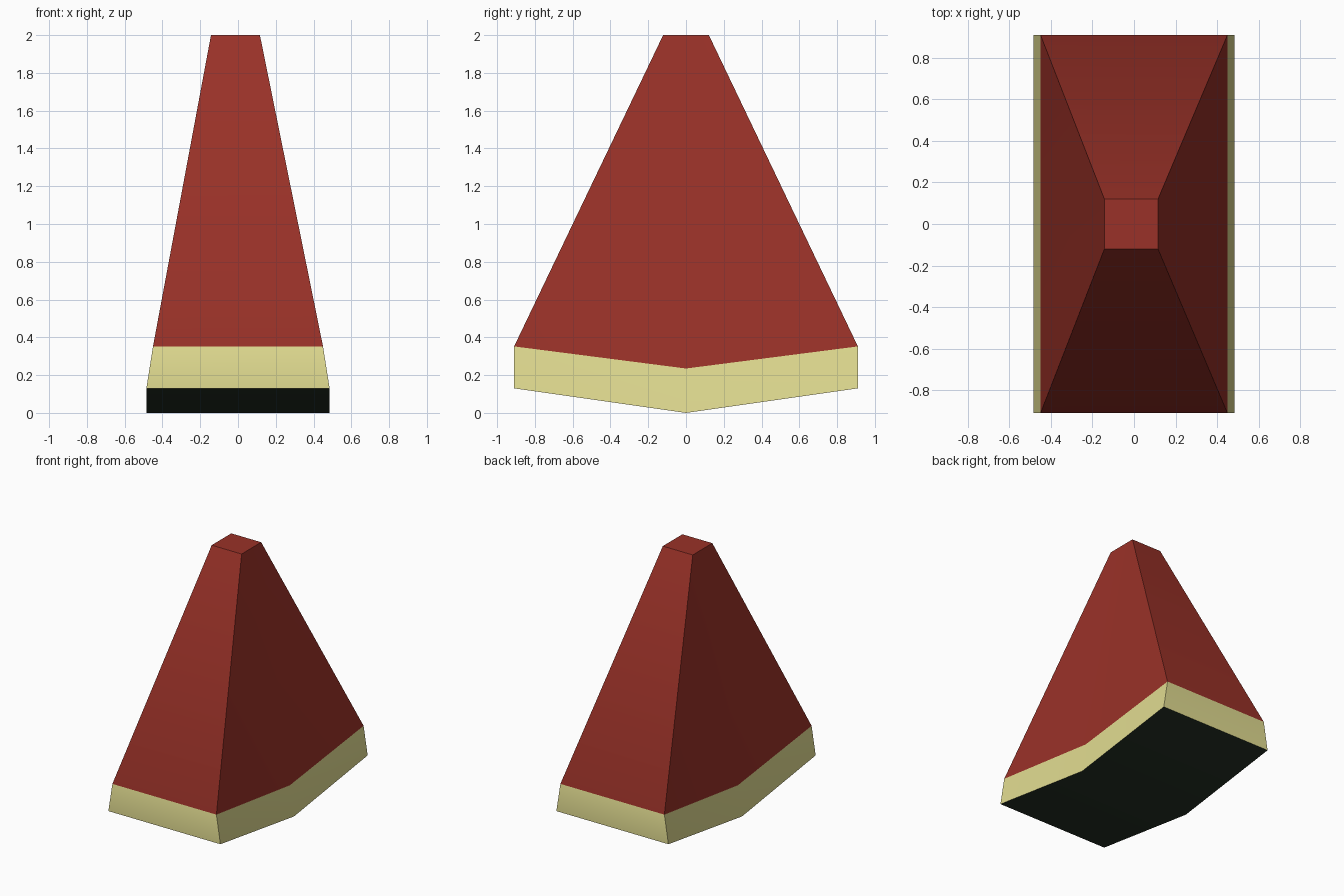
import bpy, bmesh, math

if "Cube" in bpy.data.objects:
    bpy.data.objects.remove(bpy.data.objects["Cube"])


def material(name, rgb):
    m = bpy.data.materials.new(name)
    m.diffuse_color = (*rgb, 1.0)
    m.use_nodes = True
    m.node_tree.nodes["Principled BSDF"].inputs["Base Color"].default_value = m.diffuse_color
    return m


mats = [material("red flesh", (0.32, 0.031, 0.021)),
        material("pale rind", (0.75, 0.71, 0.28)),
        material("dark green skin", (0.0185, 0.030, 0.0185))]
FLESH, RIND, SKIN = range(3)

bm = bmesh.new()


def ring(half_x, half_y, z_end, z_mid):
    """Six-point loop whose middle pair dips below its ends."""
    pts = [(-half_x, -half_y, z_end), (half_x, -half_y, z_end), (half_x, 0, z_mid),
           (half_x, half_y, z_end), (-half_x, half_y, z_end), (-half_x, 0, z_mid)]
    return [bm.verts.new(p) for p in pts]


def face(verts, mat):
    bm.faces.new(verts).material_index = mat


outer = ring(0.485, 0.91, 0.13, 0.0)
inner = ring(0.45, 0.91, 0.352, 0.235)
tip = [bm.verts.new(p) for p in [(-0.143, -0.121, 2), (0.116, -0.121, 2),
                                 (0.116, 0.121, 2), (-0.143, 0.121, 2)]]

# Rind band between the two loops
for i in range(6):
    j = (i + 1) % 6
    face([outer[i], outer[j], inner[j], inner[i]], RIND)

# Skin: two shallow sloping halves underneath
face([outer[0], outer[5], outer[2], outer[1]], SKIN)
face([outer[5], outer[4], outer[3], outer[2]], SKIN)

# Flesh: front, back, flat tip, then the two cut sides
face([inner[0], inner[1], tip[1], tip[0]], FLESH)
face([inner[3], inner[4], tip[3], tip[2]], FLESH)
face(tip, FLESH)
for a, b, c, t, u in ((1, 2, 3, 1, 2), (4, 5, 0, 3, 0)):
    face([inner[a], inner[b], tip[t]], FLESH)
    face([inner[b], tip[u], tip[t]], FLESH)
    face([inner[b], inner[c], tip[u]], FLESH)

bmesh.ops.recalc_face_normals(bm, faces=bm.faces)
mesh = bpy.data.meshes.new("melon_slice")
bm.to_mesh(mesh)
bm.free()
for m in mats:
    mesh.materials.append(m)
obj = bpy.data.objects.new("melon_slice", mesh)
bpy.context.collection.objects.link(obj)

# Soft shading across the gentle flesh-to-rind bends
bpy.context.view_layer.objects.active = obj
obj.select_set(True)
bpy.ops.object.shade_smooth_by_angle(angle=math.radians(30))
